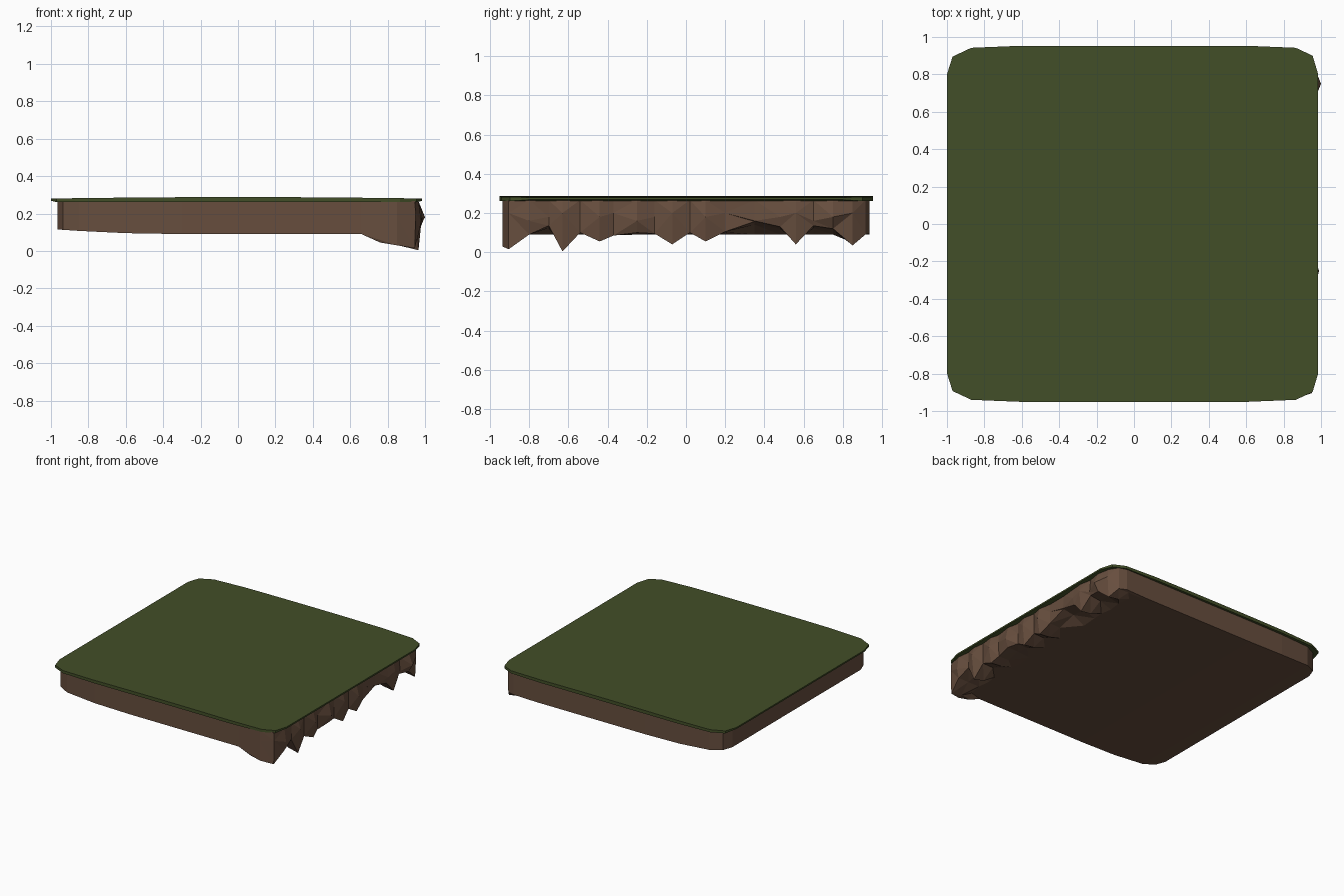
import bpy, bmesh

if "Cube" in bpy.data.objects:
    bpy.data.objects.remove(bpy.data.objects["Cube"])


def material(name, rgb):
    m = bpy.data.materials.new(name)
    m.diffuse_color = (*rgb, 1)
    m.use_nodes = True
    m.node_tree.nodes["Principled BSDF"].inputs["Base Color"].default_value = m.diffuse_color
    return m


GRASS = material("grass green", (0.055, 0.077, 0.021))
DIRT = material("dirt brown", (0.135, 0.076, 0.048))


def loft(name, rings, mat, caps=True):
    """Skin closed rings of equal length into one flat-shaded object."""
    bm = bmesh.new()
    vs = [[bm.verts.new(p) for p in r] for r in rings]
    n = len(vs[0])
    for a, b in zip(vs, vs[1:]):
        for i in range(n):
            j = (i + 1) % n
            bm.faces.new((a[i], a[j], b[j], b[i]))
    if caps:
        bm.faces.new(vs[0])
        bm.faces.new(vs[-1])
    bmesh.ops.remove_doubles(bm, verts=bm.verts, dist=0.0005)
    bmesh.ops.triangulate(bm, faces=bm.faces)
    bmesh.ops.recalc_face_normals(bm, faces=bm.faces)
    me = bpy.data.meshes.new(name)
    bm.to_mesh(me)
    bm.free()
    me.materials.append(mat)
    ob = bpy.data.objects.new(name, me)
    bpy.context.collection.objects.link(ob)
    return ob


# grass sheet: stations of (x, half depth), slightly domed along x
rings = []
for x, h in [(-1, .80), (-.97, .895), (-.87, .942), (-.6, .953), (-.3, .953), (0, .953),
             (.3, .953), (.6, .953), (.865, .942), (.955, .9), (.985, .80)]:
    top = .288 - .008 * x * x
    low = .268 if abs(x) > .98 else .261
    rings.append([(x, -h + .002, low), (x, h, low), (x, h, top), (x, -h + .002, top)])
loft("grass_top", rings, GRASS)

# smooth dirt slab, its underside rising toward the left edge
rings = []
for x, h in [(-.965, .80), (-.935, .875), (-.85, .918), (-.6, .933),
             (-.3, .935), (.1, .935), (.66, .935)]:
    d = max(0, -x - .3) / .665
    low = .09 + .025 * d * d
    rings.append([(x, -h, low), (x, h, low), (x, h, .266), (x, -h, .266)])
loft("dirt_slab", rings, DIRT)

# ragged cliff on the right: columns of (x, y, bottom z, bulge)
columns = [(.66, -.935, .09, 0), (.85, -.937, .03, 0), (.945, -.905, .015, .005),
           (.965, -.80, .09, .015), (.955, -.70, .135, .0), (.965, -.63, .004, .02),
           (.955, -.54, .10, .0), (.965, -.44, .055, .02), (.95, -.37, .085, .005),
           (.965, -.25, .10, .025), (.95, -.16, .095, .0), (.965, -.07, .04, .015),
           (.95, .02, .10, .0), (.965, .10, .055, .02), (.95, .20, .105, .0),
           (.95, .35, .157, .005), (.96, .48, .13, .015), (.965, .56, .04, .015),
           (.95, .65, .135, .01), (.965, .75, .12, .035), (.95, .85, .035, .01),
           (.91, .915, .09, .0), (.85, .935, .095, 0), (.66, .935, .09, 0)]
rings = []
for i, (x, y, z, bulge) in enumerate(columns):
    yi = max(-.93, min(.93, y))
    spike = max(.66, x - .09)
    root = max(.66, x - .19)
    rings.append([(x, y, .266),
                  (x + bulge, y, .18 + .02 * (i % 3 - 1)),
                  (x, y, z),
                  (spike, yi, z + .25 * (.09 - z)),
                  (root, yi, .09),
                  (.66, y, .09),
                  (.66, y, .266)])
loft("dirt_cliff", rings, DIRT, caps=False)
